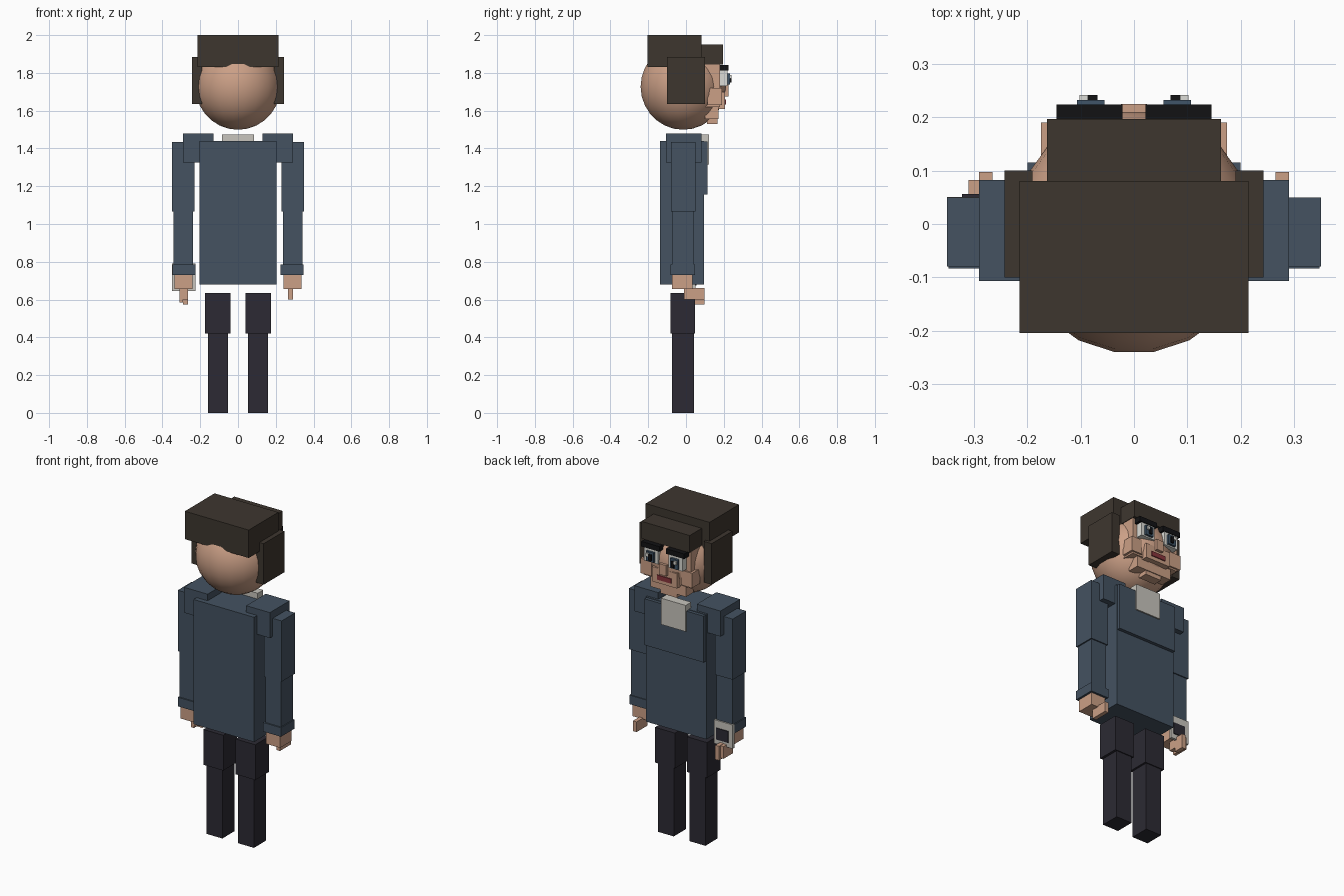
import bpy, bmesh
from mathutils import Vector, Matrix

if "Cube" in bpy.data.objects:
    bpy.data.objects.remove(bpy.data.objects["Cube"], do_unlink=True)


def material(name, r, g, b):
    m = bpy.data.materials.new(name)
    m.use_nodes = True
    m.diffuse_color = (r, g, b, 1)
    m.node_tree.nodes["Principled BSDF"].inputs["Base Color"].default_value = (r, g, b, 1)
    return m


SKIN = material("skin", .60, .35, .24)
HAIR = material("hair_brown", .048, .037, .028)
BLACK = material("black", .006, .006, .007)
JACKET = material("jacket_blue", .058, .085, .12)
TROUSERS = material("trousers_dark", .025, .023, .033)
SHIRT = material("shirt_grey", .58, .56, .51)
WHITE = material("eye_white", .72, .72, .68)
IRIS = material("iris_blue", .05, .09, .14)
LIPS = material("lips_red", .25, .035, .045)


def finish(name, bm, mat):
    mesh = bpy.data.meshes.new(name)
    bm.to_mesh(mesh)
    bm.free()
    mesh.materials.append(mat)
    obj = bpy.data.objects.new(name, mesh)
    bpy.context.collection.objects.link(obj)
    return obj


def box(name, mat, x, y, z):
    """Box spanning the given (low, high) ranges."""
    low, high = (Vector(c) for c in zip(x, y, z))
    bm = bmesh.new()
    bmesh.ops.create_cube(bm, size=1)
    for v in bm.verts:
        v.co = (low + high) / 2 + v.co * (high - low)
    return finish(name, bm, mat)


def pair(name, mat, x, y, z):
    """The same box on both sides of the body."""
    box("left_" + name, mat, x, y, z)
    box("right_" + name, mat, (-x[1], -x[0]), y, z)


def middle(name, mat, half, y, z):
    """Box centred on x = 0."""
    return box(name, mat, (-half, half), y, z)


# Legs
pair("lower_leg", TROUSERS, (.053, .16), (-.075, .042), (0, .425))
pair("upper_leg", TROUSERS, (.041, .175), (-.083, .048), (.42, .635))

# Torso
middle("torso", JACKET, .204, (-.137, .095), (.68, 1.44))
middle("chest_panel", JACKET, .2, (.09, .115), (1.155, 1.437))
middle("shirt_front", SHIRT, .084, (.07, .123), (1.315, 1.475))

# Arms
pair("shoulder", JACKET, (.13, .29), (-.107, .082), (1.325, 1.48))
pair("upper_arm", JACKET, (.23, .35), (-.08, .05), (1.065, 1.435))
pair("lower_arm", JACKET, (.237, .342), (-.075, .043), (.74, 1.07))
pair("cuff", JACKET, (.225, .348), (-.083, .048), (.73, .785))

# Hands with fingers reaching forward
pair("hand", SKIN, (.24, .335), (-.073, .035), (.655, .735))
pair("finger", SKIN, (.265, .29), (-.01, .097), (.6, .662))
box("right_fingertip", SKIN, (-.29, -.265), (.035, .097), (.575, .6))
box("right_thumb", SKIN, (-.31, -.29), (-.01, .082), (.585, .66))

# Wrist plate with dark panel
box("wrist_plate", SHIRT, (-.35, -.225), (.035, .051), (.645, .79))
box("wrist_plate_panel", TROUSERS, (-.322, -.242), (.049, .056), (.675, .745))

# Head
bm = bmesh.new()
bmesh.ops.create_uvsphere(bm, u_segments=20, v_segments=14, radius=.228)
turn = Matrix.Rotation(0.157, 4, "Z")
bmesh.ops.transform(bm, matrix=Matrix.Translation((0, -.015, 1.727)) @ turn, verts=bm.verts)
for f in bm.faces:
    f.smooth = True
finish("head", bm, SKIN)

# Hair
middle("hair_top", HAIR, .215, (-.204, .081), (1.83, 2))
middle("hair_fringe", HAIR, .163, (.07, .197), (1.845, 1.95))
pair("hair_side", HAIR, (.19, .243), (-.1, .1), (1.635, 1.885))

# Face planes
middle("face", SKIN, .16, (.1, .18), (1.62, 1.85))
pair("cheek", SKIN, (.1, .174), (.115, .19), (1.63, 1.72))
middle("muzzle", SKIN, .085, (.15, .207), (1.61, 1.7))
middle("jaw", SKIN, .12, (.1, .172), (1.555, 1.63))
middle("chin", SKIN, .055, (.11, .167), (1.53, 1.59))
middle("nose", SKIN, .024, (.17, .225), (1.675, 1.74))
middle("mouth", LIPS, .048, (.2, .213), (1.632, 1.66))

# Eyes and brows
pair("eye", WHITE, (.035, .13), (.17, .219), (1.73, 1.812))
pair("iris", IRIS, (.055, .107), (.21, .232), (1.738, 1.798))
pair("pupil", BLACK, (.068, .086), (.225, .242), (1.748, 1.785))
pair("eye_glint", WHITE, (.086, .102), (.225, .242), (1.77, 1.79))
pair("brow", BLACK, (.022, .145), (.17, .224), (1.812, 1.843))
